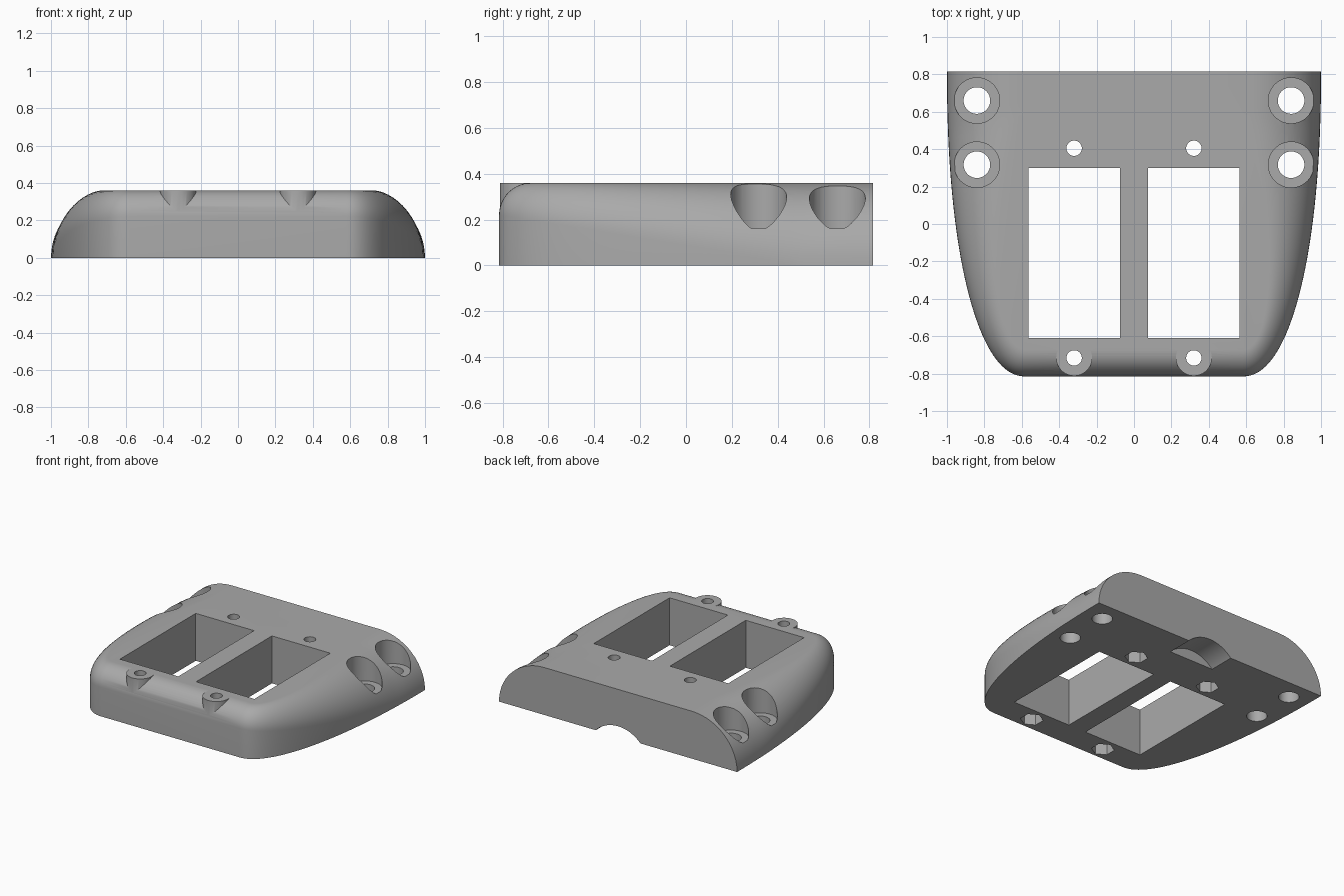
import bpy
import bmesh
from math import sin, cos, pi, radians
from mathutils import Matrix

cube = bpy.data.objects.get("Cube")
if cube:
    bpy.data.objects.remove(cube, do_unlink=True)

HEIGHT = 0.36
BACK = 0.815
FRONT = -0.815
CORNER_X = 0.58

grey = bpy.data.materials.new("plain grey")
grey.use_nodes = True
colour = (0.4, 0.4, 0.4, 1)
grey.diffuse_color = colour
grey.node_tree.nodes["Principled BSDF"].inputs["Base Color"].default_value = colour


def finish(bm, name):
    bmesh.ops.recalc_face_normals(bm, faces=bm.faces)
    mesh = bpy.data.meshes.new(name)
    bm.to_mesh(mesh)
    bm.free()
    mesh.materials.append(grey)
    obj = bpy.data.objects.new(name, mesh)
    bpy.context.collection.objects.link(obj)
    return obj


def cylinder(name, x, y, z0, z1, radius, sides=48):
    bm = bmesh.new()
    bmesh.ops.create_cone(bm, cap_ends=True, segments=sides, radius1=radius,
                          radius2=radius, depth=z1 - z0,
                          matrix=Matrix.Translation((x, y, (z0 + z1) / 2)))
    return finish(bm, name)


def combine(target, tool, operation="DIFFERENCE"):
    tool.hide_render = True
    mod = target.modifiers.new("cut", "BOOLEAN")
    mod.operation = operation
    mod.solver = "EXACT"
    mod.object = tool
    bpy.context.view_layer.objects.active = target
    bpy.ops.object.modifier_apply(modifier=mod.name)
    bpy.data.objects.remove(tool, do_unlink=True)


def section(t, steps=14):
    """Wall and rounded shoulder at one place along the outline."""
    power = 0.92
    c, s = cos(t) ** power, sin(t) ** power
    y = BACK - (BACK - FRONT) * s
    wall = 0.22 * (max(0, 0.5 - y) / (0.5 - FRONT)) ** 0.95
    inset = HEIGHT - wall + 0.02 * c
    points = [(CORNER_X + 0.42 * c, y, 0)]
    for i in range(steps + 1):
        a = pi / 2 * i / steps
        r = inset * (1 - cos(a))
        points.append((CORNER_X + (0.42 - r) * c,
                       BACK - (BACK - FRONT - r) * s,
                       wall + (HEIGHT - wall) * sin(a)))
    return points


# Body: curved outline with a shoulder that tightens towards the front
count = 40
half = [section(min(pi / 2 - 1e-9, pi / 2 * i / count)) for i in range(count + 1)]
columns = half + [[(-x, y, z) for x, y, z in col] for col in reversed(half)]
bm = bmesh.new()
grid = [[bm.verts.new(p) for p in col] for col in columns]
for a, b in zip(grid, grid[1:]):
    for k in range(len(a) - 1):
        bm.faces.new((a[k], b[k], b[k + 1], a[k + 1]))
bm.faces.new([col[0] for col in grid])
bm.faces.new([col[-1] for col in grid])
bm.faces.new(grid[0] + grid[-1][::-1])
bmesh.ops.remove_doubles(bm, verts=bm.verts, dist=0.0002)
bmesh.ops.dissolve_degenerate(bm, edges=bm.edges, dist=0.0001)
body = finish(bm, "body")

for side in (-1, 1):
    # Front screw boss
    combine(body, cylinder("boss", side * 0.32, -0.716, 0.1, HEIGHT, 0.096), "UNION")

    # Rectangular window
    bm = bmesh.new()
    bmesh.ops.create_cube(bm, size=1, matrix=Matrix.Translation((side * 0.32, -0.155, 0.2))
                          @ Matrix.Diagonal((0.49, 0.91, 1, 1)))
    combine(body, finish(bm, "window_cutter"))

    # Small screw holes with hexagonal nut pockets underneath
    for y in (-0.716, 0.405):
        combine(body, cylinder("screw_cutter", side * 0.32, y, -0.2, 0.6, 0.041))
        combine(body, cylinder("nut_cutter", side * 0.32, y, -0.2, 0.14, 0.08, 6))

    # Large mounting holes with counterbores
    for y in (0.317, 0.66):
        combine(body, cylinder("mount_cutter", side * 0.84, y, -0.2, 0.6, 0.071))
        combine(body, cylinder("counterbore_cutter", side * 0.84, y, 0.16, 0.6, 0.122))

# Shallow arched notch under the back edge
bm = bmesh.new()
bmesh.ops.create_cone(bm, cap_ends=True, segments=96, radius1=0.26, radius2=0.26, depth=0.4,
                      matrix=Matrix.Translation((0, BACK, -0.18)) @ Matrix.Rotation(pi / 2, 4, "X"))
combine(body, finish(bm, "notch_cutter"))

# Smooth shading with crisp edges
bpy.ops.object.select_all(action="DESELECT")
body.select_set(True)
bpy.context.view_layer.objects.active = body
bpy.ops.object.shade_smooth_by_angle(angle=radians(30))
